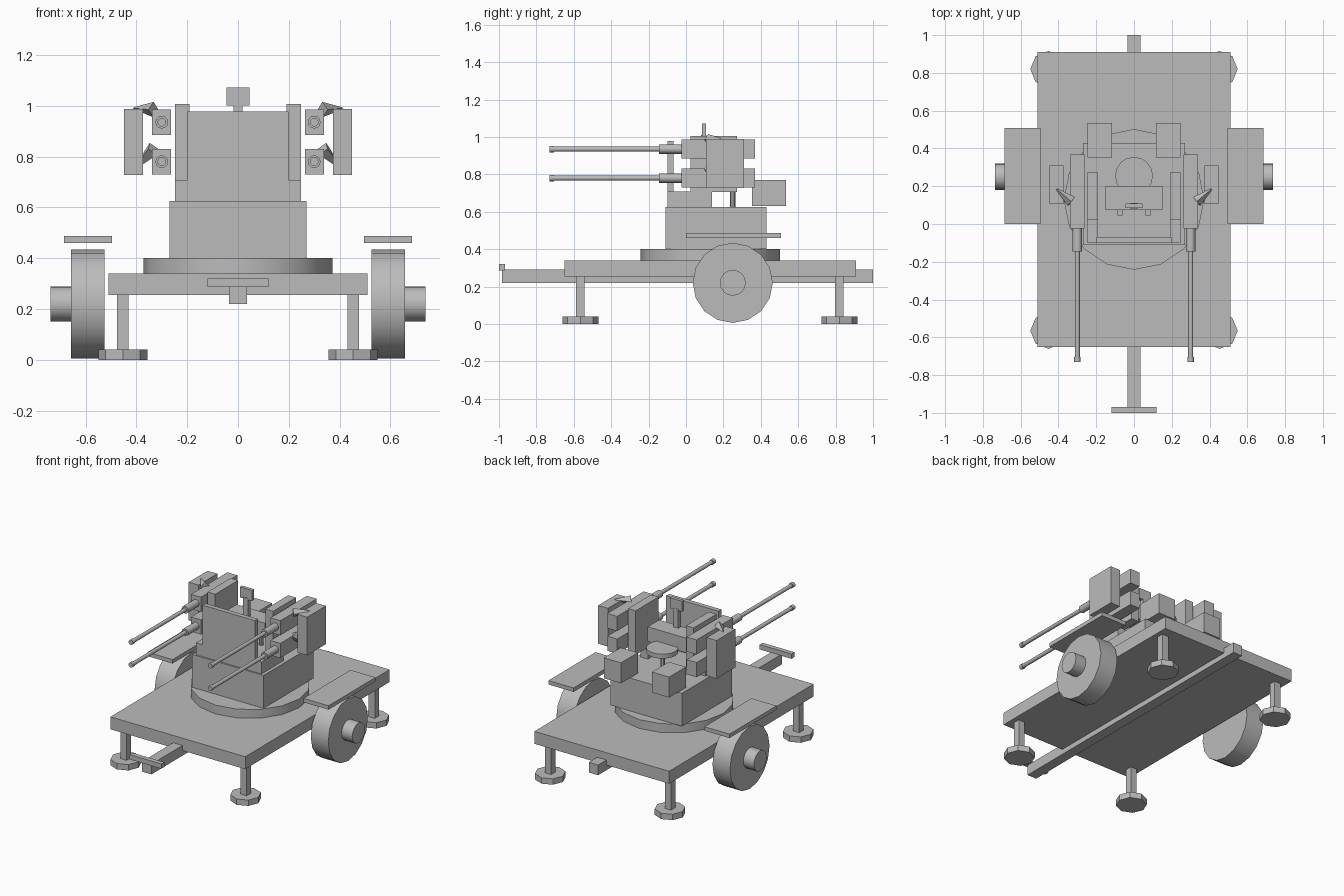
import bpy, bmesh, math
from mathutils import Vector

cube = bpy.data.objects.get("Cube")
if cube:
    bpy.data.objects.remove(cube, do_unlink=True)

grey = bpy.data.materials.new("plain grey")
grey.use_nodes = True
colour = (0.5, 0.5, 0.5, 1)
grey.diffuse_color = colour
grey.node_tree.nodes["Principled BSDF"].inputs["Base Color"].default_value = colour


def finish(name, bm):
    mesh = bpy.data.meshes.new(name)
    bm.to_mesh(mesh)
    bm.free()
    mesh.materials.append(grey)
    obj = bpy.data.objects.new(name, mesh)
    bpy.context.collection.objects.link(obj)
    return obj


def box(name, x, y, z):
    """Box from its (low, high) extents on each axis."""
    bm = bmesh.new()
    bmesh.ops.create_cube(bm, size=1)
    for v in bm.verts:
        v.co = [sum(r) / 2 + c * (r[1] - r[0]) for r, c in zip((x, y, z), v.co)]
    return finish(name, bm)


def rod(name, start, end, radius, sides=16, tip=None, smooth=False):
    """Cylinder or cone between two points."""
    a, b = Vector(start), Vector(end)
    bm = bmesh.new()
    bmesh.ops.create_cone(bm, cap_ends=True, segments=sides, radius1=radius,
                          radius2=radius if tip is None else tip,
                          depth=(b - a).length)
    turn = (b - a).to_track_quat("Z", "Y")
    for v in bm.verts:
        v.co = turn @ v.co + (a + b) / 2
    obj = finish(name, bm)
    if smooth:
        bpy.ops.object.select_all(action="DESELECT")
        obj.select_set(True)
        bpy.context.view_layer.objects.active = obj
        bpy.ops.object.shade_smooth_by_angle(angle=math.radians(35))
    return obj


# Trailer deck, drawbar and turntable
box("deck", (-0.51, 0.51), (-0.65, 0.91), (0.255, 0.34))
box("drawbar", (-0.035, 0.035), (-0.985, 1.0), (0.22, 0.29))
box("drawbar_handle", (-0.12, 0.12), (-1.0, -0.968), (0.287, 0.32))
rod("turntable", (0, 0.13, 0.34), (0, 0.13, 0.40), 0.372, smooth=True)
box("mount_base", (-0.27, 0.27), (-0.11, 0.43), (0.40, 0.625))

# Front shield, central cradle and sight
box("shield", (-0.198, 0.198), (-0.10, -0.068), (0.625, 0.977))
box("cradle", (-0.15, 0.15), (0.075, 0.20), (0.78, 0.88))
box("sight_stem", (-0.018, 0.018), (0.08, 0.11), (0.88, 1.01))
box("sight_plate", (-0.046, 0.046), (0.085, 0.108), (1.0, 1.072))

# Gunner seat
rod("seat_post", (0, 0.25, 0.62), (0, 0.25, 0.77), 0.014, 8)
rod("seat", (0, 0.255, 0.77), (0, 0.255, 0.80), 0.10, smooth=True)

for side, s in (("left", 1), ("right", -1)):
    def span(lo, hi):
        return tuple(sorted((s * lo, s * hi)))

    # Wheel, hub and fender
    rod(f"{side}_wheel", (s * 0.525, 0.25, 0.22), (s * 0.657, 0.25, 0.22), 0.214, smooth=True)
    rod(f"{side}_hub", (s * 0.65, 0.25, 0.22), (s * 0.737, 0.25, 0.22), 0.069, smooth=True)
    box(f"{side}_fender", span(0.495, 0.685), (0, 0.508), (0.46, 0.487))

    # Stabiliser legs
    for end, y in (("front", -0.565), ("rear", 0.82)):
        x = s * 0.453
        box(f"{end}_{side}_leg", span(0.43, 0.477), (y - 0.023, y + 0.023), (0.03, 0.26))
        rod(f"{end}_{side}_foot", (x, y, 0), (x, y, 0.04), 0.096, 8)

    # Gun support rail, bracket, rear equipment box and grip
    box(f"{side}_rail", span(0.19, 0.247), (-0.10, 0.14), (0.62, 0.707))
    box(f"{side}_bracket", span(0.19, 0.248), (0.025, 0.272), (0.705, 1.006))
    box(f"{side}_rear_box", span(0.117, 0.247), (0.353, 0.535), (0.63, 0.77))
    box(f"{side}_grip", span(0.062, 0.088), (0.045, 0.08), (0.81, 0.84))

    # Ammunition magazine shared by the two guns
    box(f"{side}_magazine", span(0.374, 0.448), (0.107, 0.31), (0.727, 0.988))

    # Twin guns with slanted feed chutes
    for level, z, apex in (("upper", 0.935, 0.99), ("lower", 0.78, 0.75)):
        name = f"{level}_{side}"
        x = s * 0.30
        box(f"{name}_receiver", span(0.263, 0.338), (-0.025, 0.368), (z - 0.05, z + 0.05))
        rod(f"{name}_jacket", (x, -0.145, z), (x, -0.02, z), 0.025, 12, smooth=True)
        rod(f"{name}_barrel", (x, -0.72, z), (x, -0.14, z), 0.013, 12, smooth=True)
        rod(f"{name}_muzzle", (x, -0.73, z), (x, -0.705, z), 0.017, 12, smooth=True)
        rod(f"{name}_feed_chute", (s * 0.333, 0.12, z + 0.05), (s * 0.41, 0.185, apex),
            0.03, 4, tip=0.004)
